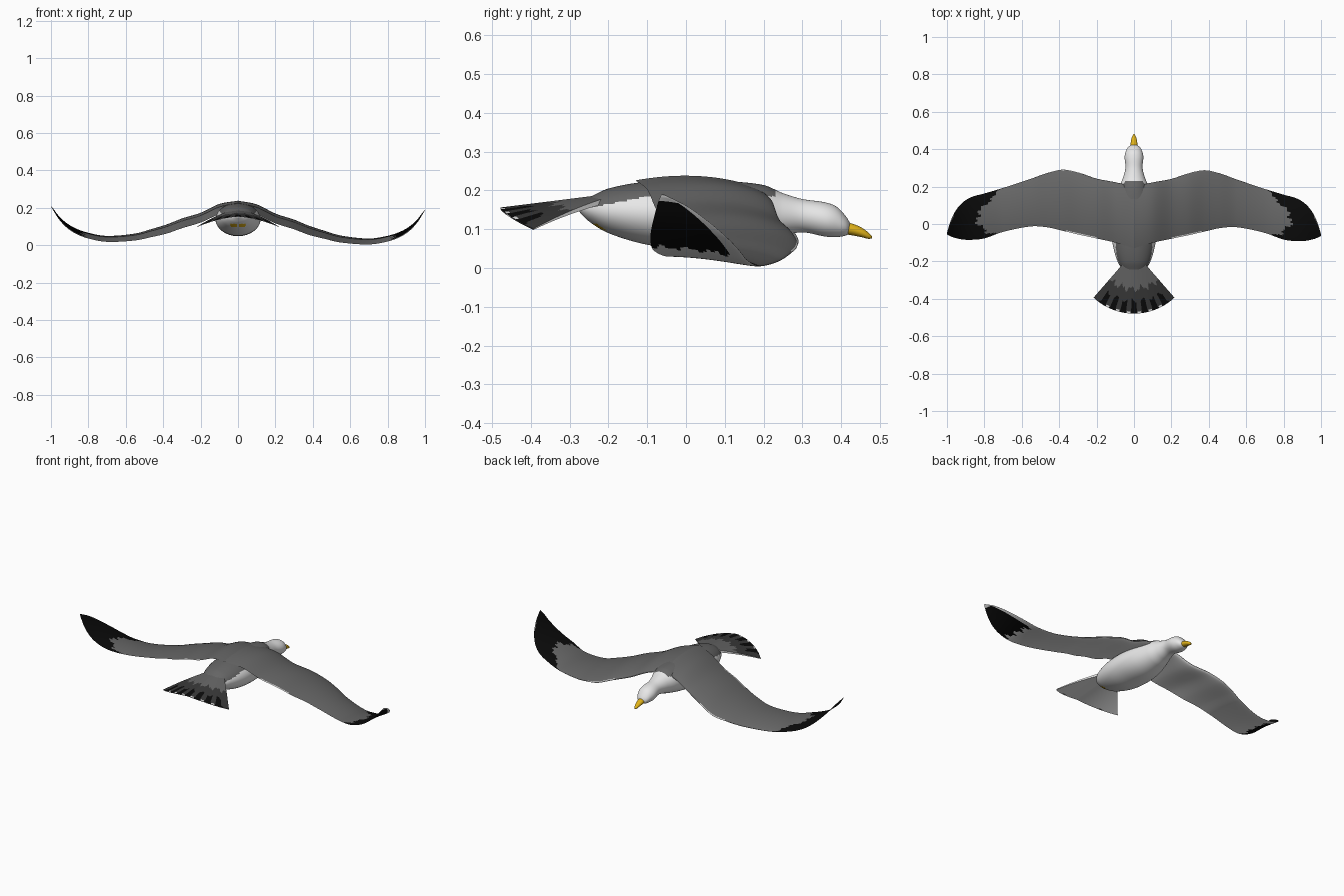
import bpy
import math

cube = bpy.data.objects.get("Cube")
if cube:
    bpy.data.objects.remove(cube, do_unlink=True)


def material(name, r, g, b):
    m = bpy.data.materials.new(name)
    m.use_nodes = True
    m.diffuse_color = (r, g, b, 1)
    m.node_tree.nodes["Principled BSDF"].inputs["Base Color"].default_value = (r, g, b, 1)
    return m


GREY, WHITE, BLACK, DARK, YELLOW = range(5)
PALETTE = [
    material("back grey", .13, .13, .13),
    material("plumage white", .8, .8, .8),
    material("feather black", .003, .003, .003),
    material("tail dark grey", .04, .04, .04),
    material("beak yellow", .75, .45, .01),
]


def sample(keys, u):
    """Smooth interpolation through rows of (position, values...)."""
    i = 0
    while i < len(keys) - 2 and u > keys[i + 1][0]:
        i += 1
    a, b = keys[i], keys[i + 1]
    p, n = keys[max(i - 1, 0)], keys[min(i + 2, len(keys) - 1)]
    h = b[0] - a[0]
    t = min(max((u - a[0]) / h, 0), 1)
    out = []
    for k in range(1, len(a)):
        ma = (b[k] - p[k]) / (b[0] - p[0]) * h
        mb = (n[k] - a[k]) / (n[0] - a[0]) * h
        d = b[k] - a[k]
        out.append(a[k] + t * ma + t * t * (3 * d - 2 * ma - mb) + t ** 3 * (ma + mb - 2 * d))
    return out


def loft(name, rings, colour, flip=False):
    """Skin closed rings; colour(ring, segment, centre) picks each face's material."""
    n = len(rings[0])
    verts = [v for ring in rings for v in ring]
    faces, mats = [], []
    for i in range(len(rings) - 1):
        for j in range(n):
            k = (j + 1) % n
            f = [i * n + j, i * n + k, (i + 1) * n + k, (i + 1) * n + j]
            centre = [sum(verts[q][c] for q in f) / 4 for c in range(3)]
            faces.append(f[::-1] if flip else f)
            mats.append(colour(i, j, centre))
    for ring, rev in ((0, not flip), (len(rings) - 1, flip)):
        cap = list(range(ring * n, ring * n + n))
        faces.append(cap[::-1] if rev else cap)
        mats.append(mats[0] if ring == 0 else mats[-1])
    mesh = bpy.data.meshes.new(name)
    mesh.from_pydata(verts, [], faces)
    for m in PALETTE:
        mesh.materials.append(m)
    for p, m in zip(mesh.polygons, mats):
        p.material_index = m
    ob = bpy.data.objects.new(name, mesh)
    bpy.context.collection.objects.link(ob)
    bpy.ops.object.select_all(action="DESELECT")
    ob.select_set(True)
    bpy.context.view_layer.objects.active = ob
    bpy.ops.object.shade_smooth_by_angle(angle=math.radians(50))


def tube(name, keys, steps, sides, colour):
    """Elliptical loft along y from rows of (y, half width, bottom, top)."""
    rings = []
    for i in range(steps + 1):
        y = keys[0][0] + (keys[-1][0] - keys[0][0]) * i / steps
        w, lo, hi = sample(keys, y)
        rings.append([(w * math.cos(a), y, (lo + hi) / 2 + (hi - lo) / 2 * math.sin(a))
                      for a in (-math.tau * j / sides for j in range(sides))])
    loft(name, rings, colour)


# Body, neck and head in one smooth skin, with folded feet under the rump
BODY = [(-.28, .012, .15, .168), (-.25, .055, .12, .182), (-.2, .088, .09, .205),
        (-.1, .115, .06, .223), (0, .12, .05, .226), (.1, .108, .05, .224),
        (.2, .078, .068, .214), (.25, .058, .083, .193), (.3, .046, .092, .178),
        (.36, .05, .081, .169), (.39, .043, .08, .157), (.415, .028, .085, .13),
        (.425, .008, .095, .112)]


def body_colour(i, j, c):
    x, y, z = c
    if y < -.1 and .006 < abs(x) < .04 and .098 < z < .114:
        return YELLOW
    edge = .155 + .03 * min(max((y + .25) / .15, 0), 1)
    return GREY if y < .23 and z > edge else WHITE


tube("body", BODY, 160, 80, body_colour)

# Beak
BEAK = [(.405, .019, .088, .118), (.43, .018, .084, .114), (.455, .014, .079, .103),
        (.472, .008, .075, .09), (.48, .002, .077, .081)]
tube("beak", BEAK, 16, 20, lambda i, j, c: YELLOW)

# Wings: rows of x, leading y, trailing y, leading z, thickness
WING = [(0, .2, -.13, .19, .03), (.1, .223, -.1, .168, .04), (.2, .242, -.078, .122, .036),
        (.3, .275, -.057, .09, .034), (.38, .289, -.038, .06, .03), (.46, .272, -.02, .04, .026),
        (.55, .24, -.015, .02, .022), (.7, .19, -.045, .01, .016), (.8, .16, -.08, .026, .013),
        (.87, .14, -.088, .052, .01), (.92, .108, -.086, .086, .008), (.96, .057, -.077, .13, .006),
        (.985, 0, -.068, .17, .005), (1, -.052, -.06, .195, .003)]
SPAN, AROUND = 160, 64


def wing(name, side):
    rings = []
    for i in range(SPAN + 1):
        x = i / SPAN
        lead, trail, z, thick = sample(WING, x)
        size = (lead - trail) / .3
        ring = []
        for j in range(AROUND):
            a = math.tau * j / AROUND
            t = (1 - math.cos(a)) / 2
            bulge = 1.3 * math.sqrt(t) * (1 - t) * thick * (1 if a < math.pi else -1)
            camber = .05 * size * t * (1 - t)
            ring.append((side * x, lead + (trail - lead) * t - .004 * side * x,
                         z + .03 * size * t + camber + bulge - .01 * side * x + .003))
        rings.append(ring)

    def colour(i, j, c):
        x = abs(c[0])
        t = (1 - math.cos(math.tau * (j + .5) / AROUND)) / 2
        ragged = .012 * math.sin(t * 23) + .01 * math.sin(t * 51)
        if j < AROUND // 2:
            if x > .96 and t < .12:
                return GREY
            if x > .7 + .12 * math.sin(math.pi * t) + .04 * t + ragged:
                return BLACK
            # white feather edges showing along the rim
            if (t < .012 and .28 < x < .45) or (t > .985 and .2 < x < .36):
                return WHITE
            return GREY
        if .83 + ragged < x < .985 and t > .13:
            return BLACK
        return WHITE

    loft(name, rings, colour, flip=side < 0)


wing("left_wing", 1)
wing("right_wing", -1)

# Tail: a drooping fan, thin shell made of rings running across and back
FAN, DEPTH = 120, 50


def tail_point(u, r, drop):
    """u runs -1..1 across the fan, r runs 0..1 from root to tip."""
    ang = u * math.radians(41)
    reach = .07 + r * (.245 + .019 * math.cos(ang))
    x = reach * math.sin(ang)
    y = -.145 - reach * math.cos(ang)
    z = .189 - .033 * r - .8 * x * x - .08 * abs(x) - drop
    return x, y, z


tail_rings = []
for i in range(DEPTH + 1):
    r = i / DEPTH
    us = [2 * j / FAN - 1 for j in range(FAN + 1)]
    thick = .012 * (1 - r) + .003
    tail_rings.append([tail_point(u, r, 0) for u in us]
                      + [tail_point(u, r, thick) for u in reversed(us)])


def tail_colour(i, j, c):
    r = (i + .5) / DEPTH
    if j >= FAN:
        return WHITE
    u = 2 * (j + .5) / FAN - 1
    ragged = .05 * math.sin(u * 17) + .03 * math.sin(u * 41)
    bar = math.cos(u * math.pi * 8)
    if r > .96 and bar < -.6 and abs(u) < .7:
        return WHITE
    if abs(u) < .85 and (r > .74 + ragged / 2 and bar > -.25 or r > .95):
        return BLACK
    return DARK if r > .5 + ragged else GREY


loft("tail", tail_rings, tail_colour, flip=True)
